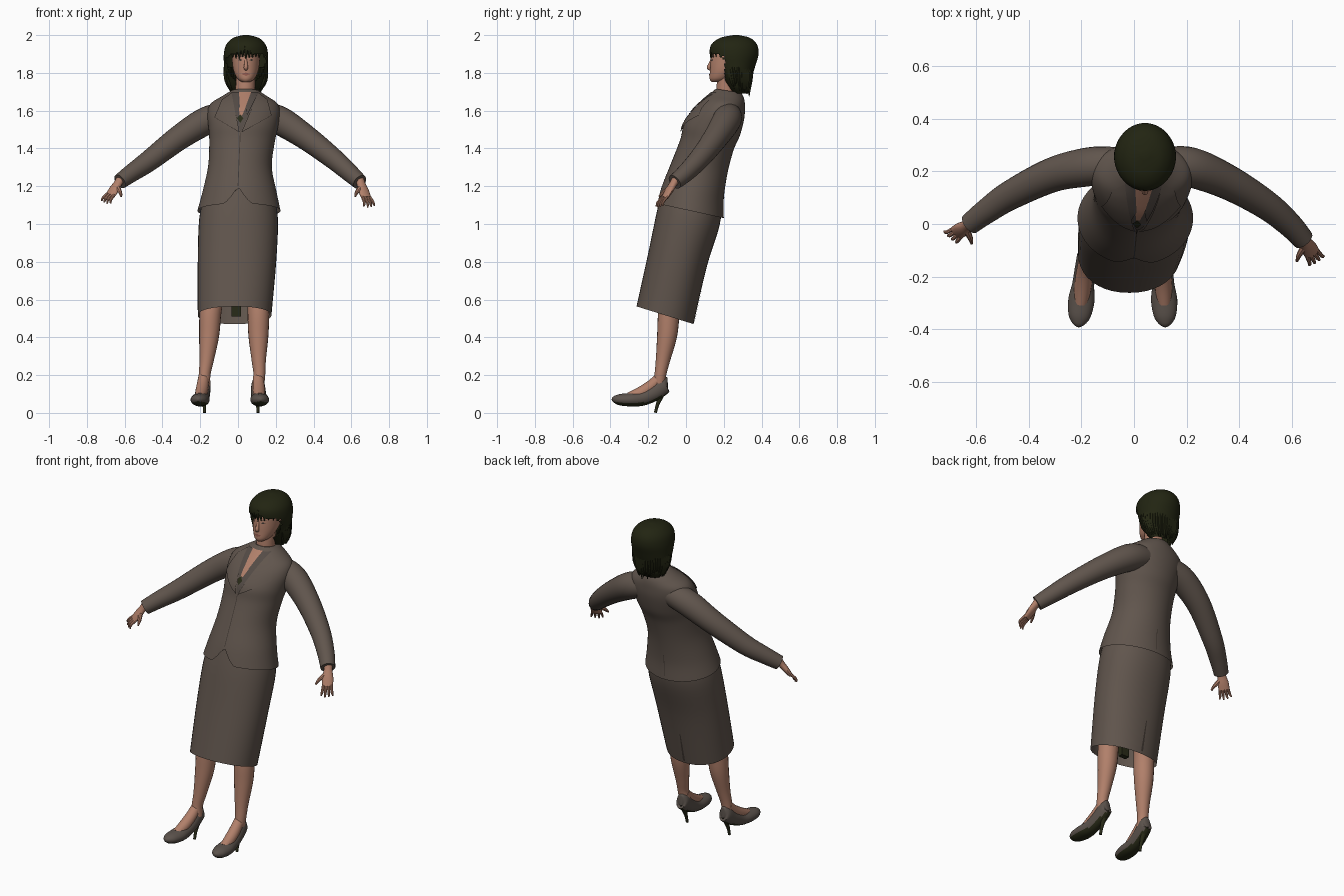
import bpy, bmesh, math, random
from mathutils import Vector
from mathutils.bvhtree import BVHTree

if "Cube" in bpy.data.objects:
    bpy.data.objects.remove(bpy.data.objects["Cube"])

random.seed(4)


def material(name, rgb):
    m = bpy.data.materials.new(name)
    m.diffuse_color = (*rgb, 1)
    m.use_nodes = True
    m.node_tree.nodes["Principled BSDF"].inputs["Base Color"].default_value = m.diffuse_color
    return m


SUIT = material("suit_brown", (0.118, 0.091, 0.074))
SHIRT = material("blouse_grey", (0.088, 0.070, 0.060))
SKIN = material("skin", (0.44, 0.215, 0.145))
HAIR = material("hair_dark", (0.016, 0.018, 0.006))
SOLE = material("dark_olive", (0.022, 0.024, 0.009))
SHOE = material("shoe_brown", (0.105, 0.085, 0.072))
LIPS = material("lips", (0.28, 0.10, 0.075))
SEAM = material("seam_dark", (0.05, 0.038, 0.031))


def finish(name, bm, *mats):
    bmesh.ops.recalc_face_normals(bm, faces=bm.faces)
    me = bpy.data.meshes.new(name)
    bm.to_mesh(me)
    bm.free()
    for m in mats:
        me.materials.append(m)
    ob = bpy.data.objects.new(name, me)
    bpy.context.collection.objects.link(ob)
    return ob


def spline(keys, k):
    """Catmull-Rom interpolation of number tuples."""
    out, n = [], len(keys)
    for i in range(n - 1):
        a, b, c, d = (keys[max(i - 1, 0)], keys[i], keys[i + 1], keys[min(i + 2, n - 1)])
        for s in range(k):
            t = s / k
            out.append([0.5 * (2 * q + (r - p) * t + (2 * p - 5 * q + 4 * r - u) * t * t
                               + (3 * q - p - 3 * r + u) * t ** 3)
                        for p, q, r, u in zip(a, b, c, d)])
    return out + [list(keys[-1])]


def skin_rings(rings, cap0, cap1):
    bm = bmesh.new()
    vs = [[bm.verts.new(p) for p in r] for r in rings]
    n = len(vs[0])
    for a, b in zip(vs, vs[1:]):
        for i in range(n):
            j = (i + 1) % n
            bm.faces.new((a[i], a[j], b[j], b[i]))
    if cap0:
        bm.faces.new(vs[0])
    if cap1:
        bm.faces.new(vs[-1])
    return bm


def loft(keys, n=40, k=5, cap0=True, cap1=True, power=2.0):
    """Stacked rings: x, y, z, half width, half depth, backward slope."""
    rings = []
    for x, y, z, rx, ry, sl in spline(keys, k):
        ring = []
        for i in range(n):
            a = math.tau * i / n
            c, s = math.cos(a), math.sin(a)
            dx = rx * math.copysign(abs(c) ** (2 / power), c)
            dy = ry * math.copysign(abs(s) ** (2 / power), s)
            ring.append((x + dx, y + dy, z - sl * dy))
        rings.append(ring)
    return skin_rings(rings, cap0, cap1)


def sweep(keys, n=16, k=4, side=(1, 0, 0)):
    """Tube along a path: x, y, z, radius along side, other radius."""
    pts = spline([q if len(q) == 5 else (*q, q[3]) for q in keys], k)
    rings = []
    for i, q in enumerate(pts):
        t = Vector(pts[min(i + 1, len(pts) - 1)][:3]) - Vector(pts[max(i - 1, 0)][:3])
        t.normalize()
        u = Vector(side)
        u = (u - t * u.dot(t)).normalized()
        w = t.cross(u)
        rings.append([Vector(q[:3]) + u * q[3] * math.cos(math.tau * j / n)
                      + w * q[4] * math.sin(math.tau * j / n) for j in range(n)])
    return skin_rings(rings, True, True)


def patch(name, corners, tree, mat, lift=0.004, d=1, n=10):
    """Thin plate: a quad in x,z laid on a surface from the front (d=1) or back."""
    a, b, c, e = [Vector(p) for p in corners]
    bm = bmesh.new()
    grid = []
    for i in range(n + 1):
        row = []
        for j in range(n + 1):
            s, t = i / n, j / n
            p = (a * (1 - s) + b * s) * (1 - t) + (e * (1 - s) + c * s) * t
            hit = tree.ray_cast(Vector((p.x, -3 * d, p.y)), Vector((0, d, 0)))[0]
            if hit is None:
                hit = tree.find_nearest(Vector((p.x, 0.15, p.y)))[0]
            row.append(bm.verts.new(hit - Vector((0, d * lift, 0))))
        grid.append(row)
    for i in range(n):
        for j in range(n):
            bm.faces.new((grid[i][j], grid[i + 1][j], grid[i + 1][j + 1], grid[i][j + 1]))
    return finish(name, bm, mat)


# Skirt, open at the hem
bm = loft([(-.018, -.111, .517, .195, .151, .31), (-.005, -.045, .81, .208, .154, .26),
           (.003, .012, 1.03, .208, .166, .22), (.006, .035, 1.16, .183, .155, .21)],
          cap0=False, cap1=False, power=2.15)
skirt_tree = BVHTree.FromBMesh(bm)
finish("skirt", bm, SUIT)
patch("skirt_vent", [(-.022, .66), (-.016, .66), (-.012, .485), (-.026, .485)],
      skirt_tree, SEAM, .003, -1)

# Dark lining panel hanging between the legs
bm = bmesh.new()
bmesh.ops.create_cube(bm, size=1)
for v in bm.verts:
    v.co = (v.co.x * .05 - .01, v.co.y * .03 - .1, v.co.z * .15 + .585)
finish("skirt_lining", bm, SOLE)

# Jacket body with rounded cutaway hem at the front
bm = loft([(.005, .022, 1.07, .220, .178, .22), (.008, .037, 1.17, .196, .163, .21),
           (.010, .072, 1.30, .169, .148, .20), (.020, .111, 1.42, .172, .141, .20),
           (.027, .138, 1.50, .182, .148, .20), (.030, .174, 1.58, .193, .134, .17),
           (.032, .200, 1.635, .178, .112, .15), (.035, .218, 1.675, .120, .090, .15),
           (.037, .225, 1.705, .072, .068, .15)], n=64, k=6, cap0=False)
for v in bm.verts:
    dx = abs(v.co.x)
    if v.co.y < .05 and dx < .09:
        h = 1.10 + .1 * (1 - dx / .09) ** 1.5
        if v.co.z < h:
            v.co.y += .33 * (h - v.co.z)
            v.co.z = h
jacket_tree = BVHTree.FromBMesh(bm)
finish("jacket_body", bm, SUIT)

# Neckline, blouse collar, lapels and seams
patch("blouse", [(-.035, 1.695), (.11, 1.695), (.016, 1.49), (.010, 1.49)], jacket_tree, SHIRT, .003)
patch("chest", [(.000, 1.70), (.076, 1.70), (.022, 1.575), (.008, 1.575)], jacket_tree, SKIN, .006)
patch("collar_left", [(-.035, 1.70), (.005, 1.70), (.010, 1.62), (-.012, 1.575)], jacket_tree, SHIRT, .011)
patch("collar_right", [(.110, 1.70), (.070, 1.70), (.040, 1.62), (.048, 1.575)], jacket_tree, SHIRT, .011)
patch("lapel_left", [(-.033, 1.695), (-.085, 1.66), (-.125, 1.565), (.008, 1.485)], jacket_tree, SUIT, .009)
patch("lapel_right", [(.108, 1.695), (.155, 1.66), (.178, 1.575), (.018, 1.485)], jacket_tree, SUIT, .009)
patch("front_seam", [(.010, 1.485), (.014, 1.485), (.002, 1.20), (-.002, 1.20)], jacket_tree, SEAM, .002)
patch("back_seam", [(.004, 1.18), (.008, 1.18), (.008, 1.05), (.004, 1.05)], jacket_tree, SEAM, .002, -1)
patch("pendant", [(.012, 1.58), (.028, 1.56), (.012, 1.535), (-.006, 1.56)], jacket_tree, SOLE, .009)

# Sleeves
sleeves = {
    "left": [(-.06, .225, 1.58, .068), (-.17, .218, 1.545, .074), (-.31, .187, 1.458, .066),
             (-.47, .110, 1.335, .056), (-.56, .050, 1.272, .048), (-.625, .0, 1.225, .041)],
    "right": [(.12, .225, 1.58, .068), (.22, .215, 1.548, .076), (.36, .158, 1.458, .066),
              (.50, .075, 1.350, .056), (.59, -.0, 1.272, .048), (.645, -.060, 1.222, .041)]}
for s, keys in sleeves.items():
    finish(s + "_sleeve", sweep(keys, 24, 6, (0, 1, 0)), SUIT)


# Hands: palm, four fingers and a thumb
def hand(side, wrist, tip, thumb):
    w, t, th = Vector(wrist), Vector(tip), Vector(thumb)
    d = t - w
    across = th - w
    across = (across - d * across.dot(d) / d.length_squared).normalized()
    palm = w + d * .58
    start = w - d * .2
    finish(side + "_palm", sweep([(*start, .025, .022), (*w, .024, .019), (*(w + d * .3), .031, .017),
                                  (*palm, .030, .012)], 14, 4, across), SKIN)
    bend = across.cross(d).normalized() * .008
    if bend.z < 0:
        bend = -bend
    for i in range(4):
        o = across * (i - 1.5)
        a = w + d * .5 + o * .014
        b = w + d * .8 + o * .018 + bend
        c = w + d * (1.0 - .05 * abs(i - 1.7)) + o * .022
        finish(f"{side}_finger_{i + 1}", sweep([(*a, .0085), (*b, .0075), (*c, .004)], 8, 3, across), SKIN)
    a = w + d * .15 + across * .012
    b = a.lerp(th, .55) + across * .006
    finish(side + "_thumb", sweep([(*a, .014), (*b, .010), (*th, .005)], 8, 3, d), SKIN)


hand("left", (-.637, -.008, 1.213), (-.703, -.052, 1.108), (-.618, -.075, 1.145))
hand("right", (.652, -.068, 1.212), (.698, -.145, 1.085), (.620, -.142, 1.145))

# Legs, feet, pumps
for s, leg_x, heel_x, toe_x in (("left", (-.125, -.145, -.153, -.166, -.177), -.178, -.212),
                                ("right", (.105, .108, .108, .110, .113), .105, .120)):
    leg = [(-.055, .68, .062), (-.088, .54, .058), (-.100, .41, .053), (-.122, .28, .038), (-.136, .20, .031)]
    keys = [(x, *q) for x, q in zip(leg_x, leg)]
    keys += [(heel_x, -.142, .14, .033)]
    finish(s + "_leg", sweep(keys, 20, 6), SKIN)

    def fx(y):
        return heel_x + (toe_x - heel_x) * (-.1 - y) / .29

    foot = [(-.135, .19, .028), (-.18, .145, .032), (-.235, .108, .033), (-.30, .080, .028)]
    finish(s + "_foot", sweep([(fx(y), y, z, r) for y, z, r in foot], 16, 5), SKIN)
    pump = [(-.098, .155, .014, .030), (-.115, .150, .034, .048), (-.165, .110, .039, .045),
            (-.23, .078, .042, .040), (-.29, .070, .050, .036), (-.35, .070, .042, .030),
            (-.38, .073, .024, .018), (-.392, .075, .006, .006)]
    bm = sweep([(fx(y), y, z, rx, rz) for y, z, rx, rz in pump], 24, 4)
    bmesh.ops.recalc_face_normals(bm, faces=bm.faces)
    for f in bm.faces:
        f.material_index = int(f.normal.z < -.6)
    finish(s + "_shoe", bm, SHOE, SOLE)
    finish(s + "_heel", sweep([(heel_x, -.122, .13, .026), (heel_x, -.135, .085, .015),
                               (heel_x, -.152, .04, .009), (heel_x, -.162, .001, .008)], 12, 3), SOLE)

# Neck and head
finish("neck", sweep([(.036, .222, 1.66, .060), (.038, .212, 1.71, .052), (.042, .220, 1.80, .050)], 24, 5), SKIN)
bm = loft([(.042, .165, 1.752, .022, .030, 0), (.042, .182, 1.770, .046, .057, 0),
           (.042, .206, 1.810, .065, .079, 0), (.042, .230, 1.860, .073, .100, 0),
           (.042, .240, 1.910, .073, .100, 0), (.042, .247, 1.950, .062, .085, 0),
           (.042, .250, 1.980, .025, .040, 0)], n=36)
head_tree = BVHTree.FromBMesh(bm)
finish("head", bm, SKIN)
finish("nose", sweep([(.042, .137, 1.875, .006), (.042, .127, 1.845, .009), (.042, .122, 1.828, .012),
                      (.042, .133, 1.818, .008)], 12, 4), SKIN)
for s, sg in (("left", -1), ("right", 1)):
    c = .042 + sg * .029
    patch(s + "_eye", [(c - .012, 1.868), (c, 1.873), (c + .012, 1.868), (c, 1.863)], head_tree, SEAM, .002, n=4)
    patch(s + "_brow", [(c - .015, 1.887), (c + .015, 1.887), (c + .015, 1.883), (c - .015, 1.883)],
          head_tree, SEAM, .002, n=4)
patch("mouth", [(.018, 1.794), (.042, 1.802), (.066, 1.794), (.042, 1.784)], head_tree, LIPS, .003, n=6)

# Hair shell with a face opening under the fringe
bm = loft([(.042, .285, 1.690, .062, .034, 0), (.042, .280, 1.725, .094, .058, 0),
           (.042, .268, 1.780, .111, .082, 0), (.042, .260, 1.840, .116, .108, 0),
           (.042, .256, 1.900, .117, .128, 0), (.042, .255, 1.950, .104, .121, 0),
           (.042, .260, 1.985, .068, .080, 0), (.042, .265, 2.0, .015, .015, 0)], n=56, k=6, cap0=False)
gone = []
for f in bm.faces:
    c = f.calc_center_median()
    fringe = 1.915 - 3.0 * (c.x - .042) ** 2 + random.uniform(-.01, .01)
    if c.y < .205 and c.z < fringe:
        gone.append(f)
bmesh.ops.delete(bm, geom=gone, context='FACES')
finish("hair", bm, HAIR)

# Loose locks around the lower edge and the fringe
for i in range(26):
    a = math.radians(-22 + 224 * i / 25)
    c, s = math.cos(a), math.sin(a)
    tip = 1.685 + random.uniform(-.015, .03) + .02 * abs(c)
    finish(f"hair_lock_{i + 1}", sweep([(.042 + .100 * c, .262 + .082 * s, 1.83, .018),
                                        (.042 + .100 * c, .270 + .070 * s, 1.76, .014),
                                        (.042 + .078 * c, .278 + .058 * s, tip, .002)], 6, 3), HAIR)
for i in range(9):
    x = -.065 + i * .0165
    y = .135 + 5.0 * (x) ** 2
    sx = .042 + (i - 4) * .0175
    y = .130 + 10 * (sx - .042) ** 2
    finish(f"fringe_lock_{i + 1}", sweep([(sx, y + .006, 1.94, .012, .008), (sx, y, 1.91, .010, .006),
                                          (sx, y + .002, 1.885 - random.uniform(0, .015), .002)], 6, 3), HAIR)

# Smooth shading with sharp edges kept
for ob in bpy.context.scene.objects:
    ob.select_set(True)
    bpy.context.view_layer.objects.active = ob
bpy.ops.object.shade_smooth_by_angle(angle=math.radians(40))
